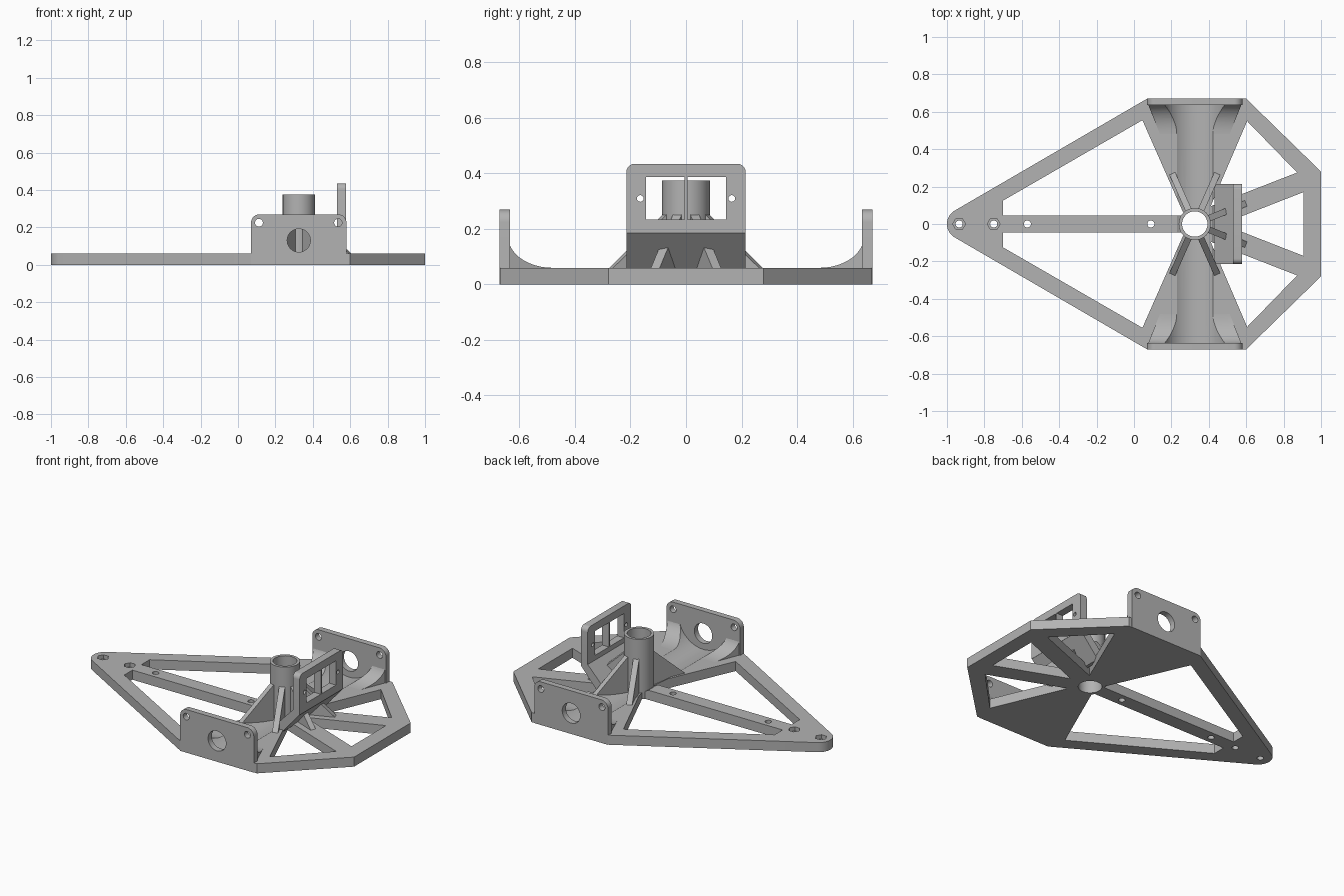
import bpy, bmesh
from math import cos, sin, radians, pi

if "Cube" in bpy.data.objects:
    bpy.data.objects.remove(bpy.data.objects["Cube"], do_unlink=True)

grey = bpy.data.materials.new("plain grey")
grey.use_nodes = True
grey.diffuse_color = (0.45, 0.45, 0.45, 1)
grey.node_tree.nodes["Principled BSDF"].inputs["Base Color"].default_value = (0.45, 0.45, 0.45, 1)

HUB_X = 0.325
THICK = 0.06


def arc(u, v, r, start, end, n=12):
    steps = [radians(start + (end - start) * i / n) for i in range(n + 1)]
    return [(u + r * cos(a), v + r * sin(a)) for a in steps]


def circle(u, v, r, n=32):
    return arc(u, v, r, 0, 360 - 360 / n, n - 1)


def loft(name, low, high):
    """Solid between two matching loops of 3D points."""
    bm = bmesh.new()
    a = [bm.verts.new(p) for p in low]
    b = [bm.verts.new(p) for p in high]
    bm.faces.new(a)
    bm.faces.new(b)
    for i in range(len(a)):
        j = (i + 1) % len(a)
        bm.faces.new((a[i], a[j], b[j], b[i]))
    bmesh.ops.recalc_face_normals(bm, faces=bm.faces)
    mesh = bpy.data.meshes.new(name)
    bm.to_mesh(mesh)
    bm.free()
    mesh.materials.append(grey)
    ob = bpy.data.objects.new(name, mesh)
    bpy.context.collection.objects.link(ob)
    return ob


def prism(name, pts, axis, lo, hi):
    """Extrude a 2D outline along the x, y or z axis."""
    place = {"x": lambda u, v, w: (w, u, v),
             "y": lambda u, v, w: (u, w, v),
             "z": lambda u, v, w: (u, v, w)}[axis]
    return loft(name, [place(u, v, lo) for u, v in pts], [place(u, v, hi) for u, v in pts])


def cut(ob, pts, axis, lo, hi):
    cutter = prism("cutter", pts, axis, lo, hi)
    cutter.hide_render = True
    mod = ob.modifiers.new("cut", "BOOLEAN")
    mod.operation = "DIFFERENCE"
    mod.solver = "EXACT"
    mod.object = cutter
    bpy.context.view_layer.objects.active = ob
    bpy.ops.object.modifier_apply(modifier=mod.name)
    bpy.data.objects.remove(cutter, do_unlink=True)


def rounded_top(u0, u1, v0, v1, r):
    return [(u0, v0), (u1, v0)] + arc(u1 - r, v1 - r, r, 0, 90, 8) + arc(u0 + r, v1 - r, r, 90, 180, 8)


def mirrored(pts, s):
    return [(u, v * s) for u, v in pts]


parts = []

# Base frame with a rounded tip
outline = arc(-0.917, 0, 0.083, 120, 240, 16) + [
    (0.07, -0.67), (0.6, -0.67), (1, -0.28), (1, 0.28), (0.6, 0.67), (0.07, 0.67)]
frame = prism("base_frame", outline, "z", 0, THICK)
parts.append(frame)

# Openings between the spine, spokes and rim
long_opening = [(-0.7, 0.045), (0.27, 0.045), (0.045, 0.555), (-0.7, 0.125)]
corner_opening = [(0.41, 0.095), (0.872, 0.275), (0.605, 0.55)]
for s in (1, -1):
    cut(frame, mirrored(long_opening, s), "z", -0.1, 0.2)
    cut(frame, mirrored(corner_opening, s), "z", -0.1, 0.2)
cut(frame, [(0.47, 0), (0.905, -0.17), (0.905, 0.17)], "z", -0.1, 0.2)

# Round trough across the hub panels
trough = circle(HUB_X, 0.2, 0.17, 64)
cut(frame, trough, "y", -0.635, 0.635)

# Hub bore, bolt holes and hexagonal nut pockets
cut(frame, circle(HUB_X, 0, 0.068), "z", -0.1, 0.2)
for x in (-0.935, -0.75, -0.57, 0.09):
    cut(frame, circle(x, 0, 0.019, 20), "z", -0.1, 0.2)
for x in (-0.935, -0.75):
    cut(frame, circle(x, 0, 0.034, 6), "z", 0.035, 0.2)

# Hub tube
hub = prism("hub_tube", circle(HUB_X, 0, 0.086, 48), "z", 0, 0.375)
cut(hub, circle(HUB_X, 0, 0.068, 32), "z", -0.1, 0.5)
parts.append(hub)

# Six triangular ribs around the hub
rib_side = [(0.075, 0.03), (0.295, 0.03), (0.295, THICK), (0.075, 0.26)]
for i, angle in enumerate((22, 66, 114, -22, -66, -114)):
    a = radians(angle)
    sides = []
    for t in (-0.017, 0.017):
        sides.append([(HUB_X + r * cos(a) - t * sin(a), r * sin(a) + t * cos(a), z)
                      for r, z in rib_side])
    parts.append(loft(f"hub_rib_{i + 1}", *sides))

# Side plates with curved gussets
for s, side in ((1, "back"), (-1, "front")):
    y0, y1 = sorted((0.635 * s, 0.672 * s))
    plate = prism(f"{side}_side_plate", rounded_top(0.07, 0.58, 0, 0.27, 0.045), "y", y0, y1)
    cut(plate, circle(HUB_X, 0.13, 0.062, 40), "y", -1, 1)
    for x in (0.112, 0.535):
        cut(plate, circle(x, 0.225, 0.021, 20), "y", -1, 1)
    parts.append(plate)

    curve = [(0.64 - 0.16 * cos(t), 0.17 - 0.11 * sin(t)) for t in
             [pi / 2 * i / 12 for i in range(13)]]
    profile = [(0.64, 0.04), (0.48, 0.04)]
    profile += [(0.64 - 0.16 * (1 - sin(radians(d))), 0.17 - 0.11 * (1 - 0) * cos(radians(d)))
                for d in range(0, 91, 8)] + [(0.64, 0.17)]
    loops = [[(HUB_X + e * (0.25 - 0.4 * (0.64 - y)), y * s, z) for y, z in profile]
             for e in (-1, 1)]
    gusset = loft(f"{side}_curved_gussets", *loops)
    cut(gusset, trough, "y", -1, 1)
    parts.append(gusset)

# Upright bracket plate with window
upright = prism("bracket_plate", rounded_top(-0.215, 0.215, 0.185, 0.435, 0.03), "x", 0.53, 0.577)
for s in (1, -1):
    y0, y1 = sorted((0.005 * s, 0.145 * s))
    cut(upright, [(y0, 0.235), (y1, 0.235), (y1, 0.387), (y0, 0.387)], "x", 0, 1)
    cut(upright, circle(0.165 * s, 0.31, 0.012, 16), "x", 0, 1)
parts.append(upright)

# Sloping foot of the bracket
foot = [(0.577, 0.186), (0.53, 0.205), (0.43, 0.1), (0.43, 0.04), (0.45, 0.04)]
parts.append(prism("bracket_foot", foot, "y", -0.215, 0.215))

# Smooth the round surfaces, keep hard edges
bpy.ops.object.select_all(action="DESELECT")
for ob in parts:
    ob.select_set(True)
bpy.context.view_layer.objects.active = frame
bpy.ops.object.shade_smooth_by_angle(angle=radians(30))
